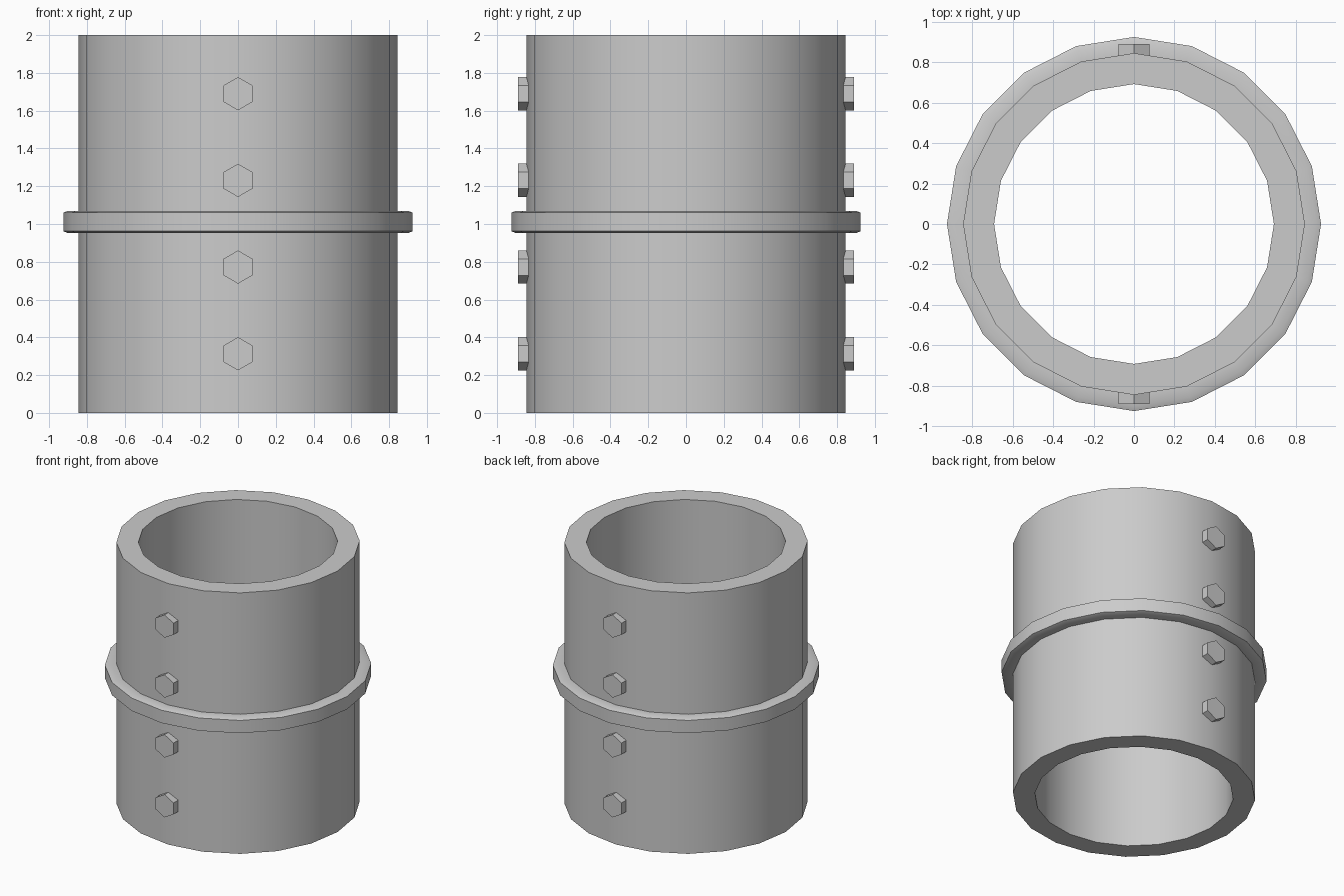
import bpy, bmesh
from math import sin, cos, pi, radians

if "Cube" in bpy.data.objects:
    bpy.data.objects.remove(bpy.data.objects["Cube"])

SIDES = 20


def finish(name, bm, angle=None):
    bmesh.ops.recalc_face_normals(bm, faces=bm.faces)
    mesh = bpy.data.meshes.new(name)
    bm.to_mesh(mesh)
    bm.free()
    obj = bpy.data.objects.new(name, mesh)
    bpy.context.collection.objects.link(obj)
    if angle:
        bpy.ops.object.select_all(action='DESELECT')
        obj.select_set(True)
        bpy.context.view_layer.objects.active = obj
        bpy.ops.object.shade_smooth_by_angle(angle=radians(angle))
    return obj


def revolve(name, profile, closed=True):
    """Turn an (radius, z) profile around the z axis."""
    bm = bmesh.new()
    rings = [[bm.verts.new((r * cos(2 * pi * i / SIDES), r * sin(2 * pi * i / SIDES), z))
              for i in range(SIDES)] for r, z in profile]
    n = len(rings)
    for k in range(n if closed else n - 1):
        a, b = rings[k], rings[(k + 1) % n]
        for i in range(SIDES):
            j = (i + 1) % SIDES
            bm.faces.new((a[i], a[j], b[j], b[i]))
    return finish(name, bm, 30)


def hex_bolt(name, side, z, r=0.088, inner=0.825, outer=0.89):
    """Hexagonal head with points up and down, facing along y."""
    bm = bmesh.new()
    ends = [[bm.verts.new((r * sin(i * pi / 3), side * y, z + r * cos(i * pi / 3)))
             for i in range(6)] for y in (inner, outer)]
    for end in ends:
        bm.faces.new(end)
    for i in range(6):
        j = (i + 1) % 6
        bm.faces.new((ends[0][i], ends[0][j], ends[1][j], ends[1][i]))
    return finish(name, bm)


# Thick pipe wall
revolve("pipe_wall", [(0.845, 0), (0.845, 2), (0.692, 2), (0.692, 0)])

# Chamfered band around the middle, seated on the wall
revolve("middle_band", [(0.844, 0.952), (0.90, 0.952), (0.925, 0.962),
                        (0.925, 1.06), (0.90, 1.07), (0.844, 1.07)], closed=False)

# Bolt heads on front and back
for label, side in (("front", -1), ("back", 1)):
    for k in range(4):
        hex_bolt(f"{label}_bolt_{k + 1}", side, 0.313 + 0.459 * k)
